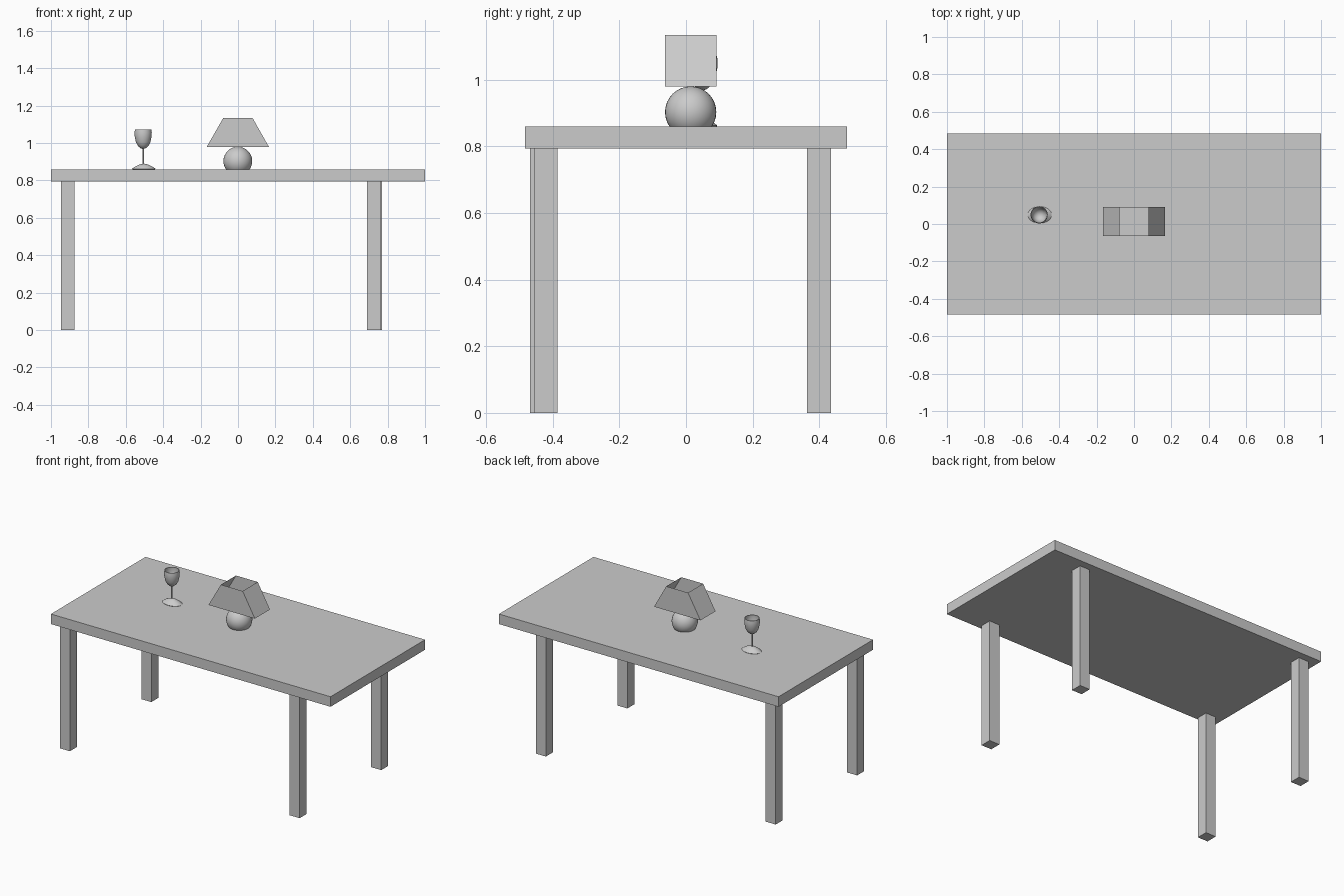
import bpy, bmesh, math
from mathutils import Matrix, Vector

if "Cube" in bpy.data.objects:
    bpy.data.objects.remove(bpy.data.objects["Cube"])

# One plain grey for everything
grey = bpy.data.materials.new("plain grey")
grey.use_nodes = True
COLOUR = (0.6, 0.6, 0.6, 1)
grey.diffuse_color = COLOUR
grey.node_tree.nodes["Principled BSDF"].inputs["Base Color"].default_value = COLOUR


def finish(name, bm, smooth=False):
    mesh = bpy.data.meshes.new(name)
    bm.to_mesh(mesh)
    bm.free()
    mesh.materials.append(grey)
    obj = bpy.data.objects.new(name, mesh)
    bpy.context.collection.objects.link(obj)
    if smooth:
        bpy.ops.object.select_all(action="DESELECT")
        obj.select_set(True)
        bpy.context.view_layer.objects.active = obj
        bpy.ops.object.shade_smooth_by_angle(angle=math.radians(40))
    return obj


def box_mesh(low, high):
    low, high = Vector(low), Vector(high)
    bm = bmesh.new()
    bmesh.ops.create_cube(bm, size=1)
    for v in bm.verts:
        v.co = (low + high) / 2 + v.co * (high - low)
    return bm


def lathe(name, profile, centre, depth=1.0, segments=32):
    """Spin a (radius, height) profile round z; depth squashes it in y."""
    bm = bmesh.new()
    points = [bm.verts.new((r, 0, z)) for r, z in profile]
    edges = [bm.edges.new(pair) for pair in zip(points, points[1:])]
    bmesh.ops.spin(bm, geom=points + edges, cent=(0, 0, 0), axis=(0, 0, 1),
                   angle=math.tau, steps=segments)
    bmesh.ops.remove_doubles(bm, verts=bm.verts, dist=0.0001)
    bmesh.ops.recalc_face_normals(bm, faces=bm.faces)
    for v in bm.verts:
        v.co.y *= depth
        v.co += Vector(centre)
    return finish(name, bm, smooth=True)


# Table
TOP, UNDER, LEG = 0.859, 0.794, 0.072
finish("tabletop", box_mesh((-1, -0.483, UNDER), (1, 0.483, TOP)))
for name, x, y in (("front_right_leg", -0.946, -0.469),
                   ("front_left_leg", 0.689, -0.457),
                   ("back_right_leg", -0.946, 0.363),
                   ("back_left_leg", 0.698, 0.363)):
    finish(name, box_mesh((x, y, 0), (x + LEG, y + LEG, UNDER)))

# Lamp: ball base sunk into the tabletop
bm = bmesh.new()
bmesh.ops.create_uvsphere(bm, u_segments=32, v_segments=16, radius=0.077,
                          matrix=Matrix.Translation((-0.001, 0.014, 0.903)))
finish("lamp_base", bm, smooth=True)

# Lamp shade: tapered in x only, open at the top
bm = box_mesh((-0.167, -0.063, 0.98), (0.165, 0.091, 1.135))
bm.faces.ensure_lookup_table()
bmesh.ops.delete(bm, geom=[f for f in bm.faces if f.normal.z > 0.9],
                 context="FACES_ONLY")
for v in bm.verts:
    if v.co.z > 1.1:
        v.co.x *= 0.468
finish("lamp_shade", bm)

# Wine glass: thin-walled bowl, stem and oval foot
CENTRE = (-0.507, 0.049, 0)
lathe("glass_bowl", [(0, 0.968), (0.012, 0.971), (0.028, 0.984), (0.039, 1.005),
                     (0.045, 1.035), (0.046, 1.055), (0.044, 1.072),
                     (0.041, 1.072), (0.043, 1.05), (0.036, 1.007),
                     (0.024, 0.987), (0, 0.977)], CENTRE)
lathe("glass_stem", [(0.005, 0.88), (0.004, 0.93), (0.005, 0.972)],
      CENTRE, segments=16)
lathe("glass_foot", [(0, 0.89), (0.012, 0.888), (0.03, 0.882), (0.048, 0.873),
                     (0.064, 0.862), (0.06, 0.859), (0, 0.859)],
      (-0.504, 0.049, 0), depth=0.7)
